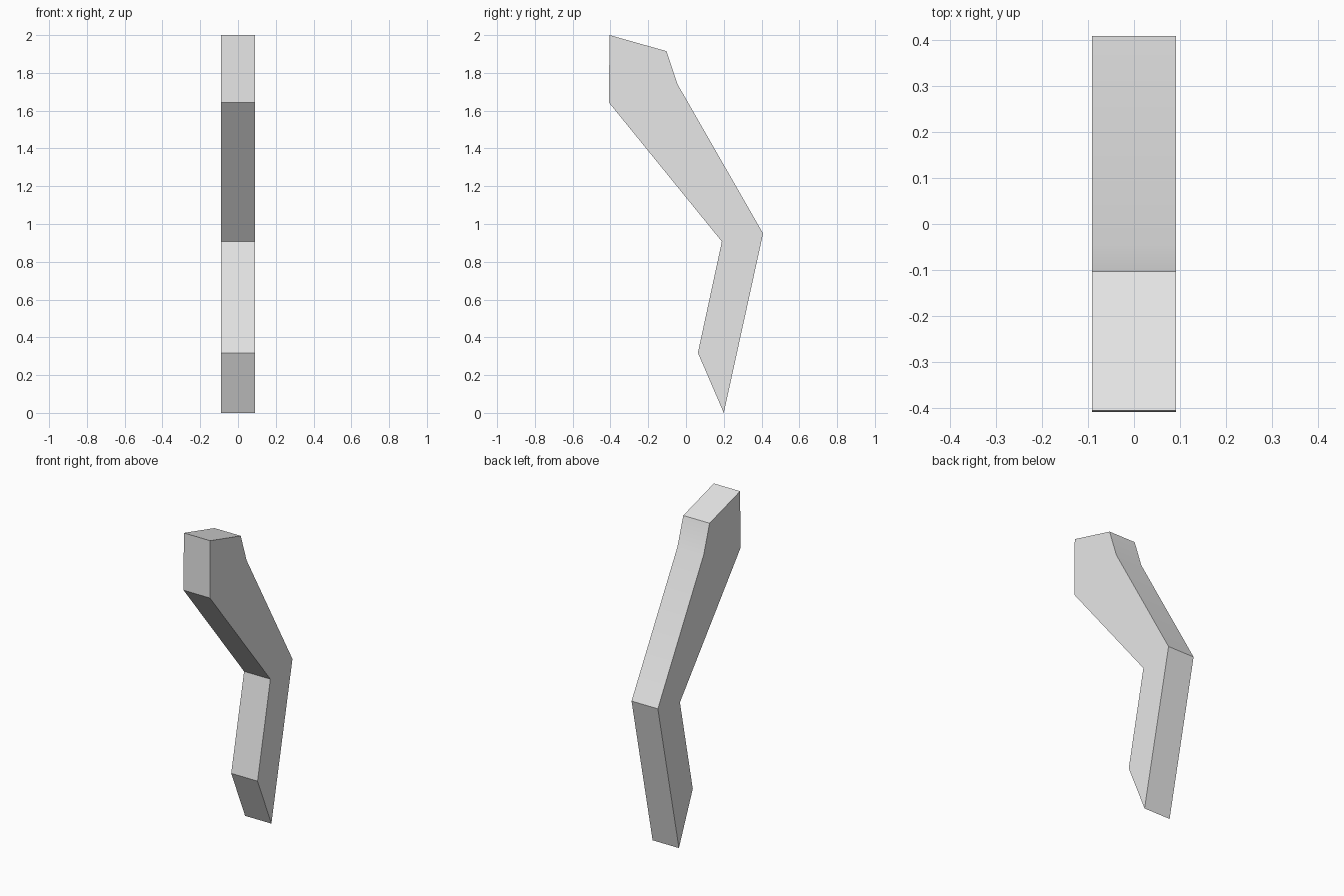
import bpy, bmesh, math

if "Cube" in bpy.data.objects:
    bpy.data.objects.remove(bpy.data.objects["Cube"])

HALF_WIDTH = 0.091

# Side outline of the bent leg as (y, z), from the top front corner round the back
OUTLINE = [(-0.405, 2.0), (-0.103, 1.915), (-0.045, 1.74), (0.408, 0.95),
           (0.2, 0.0), (0.063, 0.318), (0.19, 0.907), (-0.408, 1.643)]

# Extrude the outline across the width
bm = bmesh.new()
profile = bm.faces.new([bm.verts.new((-HALF_WIDTH, y, z)) for y, z in OUTLINE])
extruded = bmesh.ops.extrude_face_region(bm, geom=[profile], use_keep_orig=True)
moved = [e for e in extruded["geom"] if isinstance(e, bmesh.types.BMVert)]
bmesh.ops.translate(bm, verts=moved, vec=(2 * HALF_WIDTH, 0, 0))
bmesh.ops.recalc_face_normals(bm, faces=bm.faces)
mesh = bpy.data.meshes.new("bent_leg")
bm.to_mesh(mesh)
bm.free()

leg = bpy.data.objects.new("bent_leg", mesh)
bpy.context.collection.objects.link(leg)

# Plain light grey
grey = bpy.data.materials.new("light grey")
grey.diffuse_color = (0.8, 0.8, 0.8, 1)
grey.use_nodes = True
grey.node_tree.nodes["Principled BSDF"].inputs["Base Color"].default_value = grey.diffuse_color
mesh.materials.append(grey)

# Soften only the slight bend near the top of the back
bpy.context.view_layer.objects.active = leg
leg.select_set(True)
bpy.ops.object.shade_smooth_by_angle(angle=math.radians(30))
